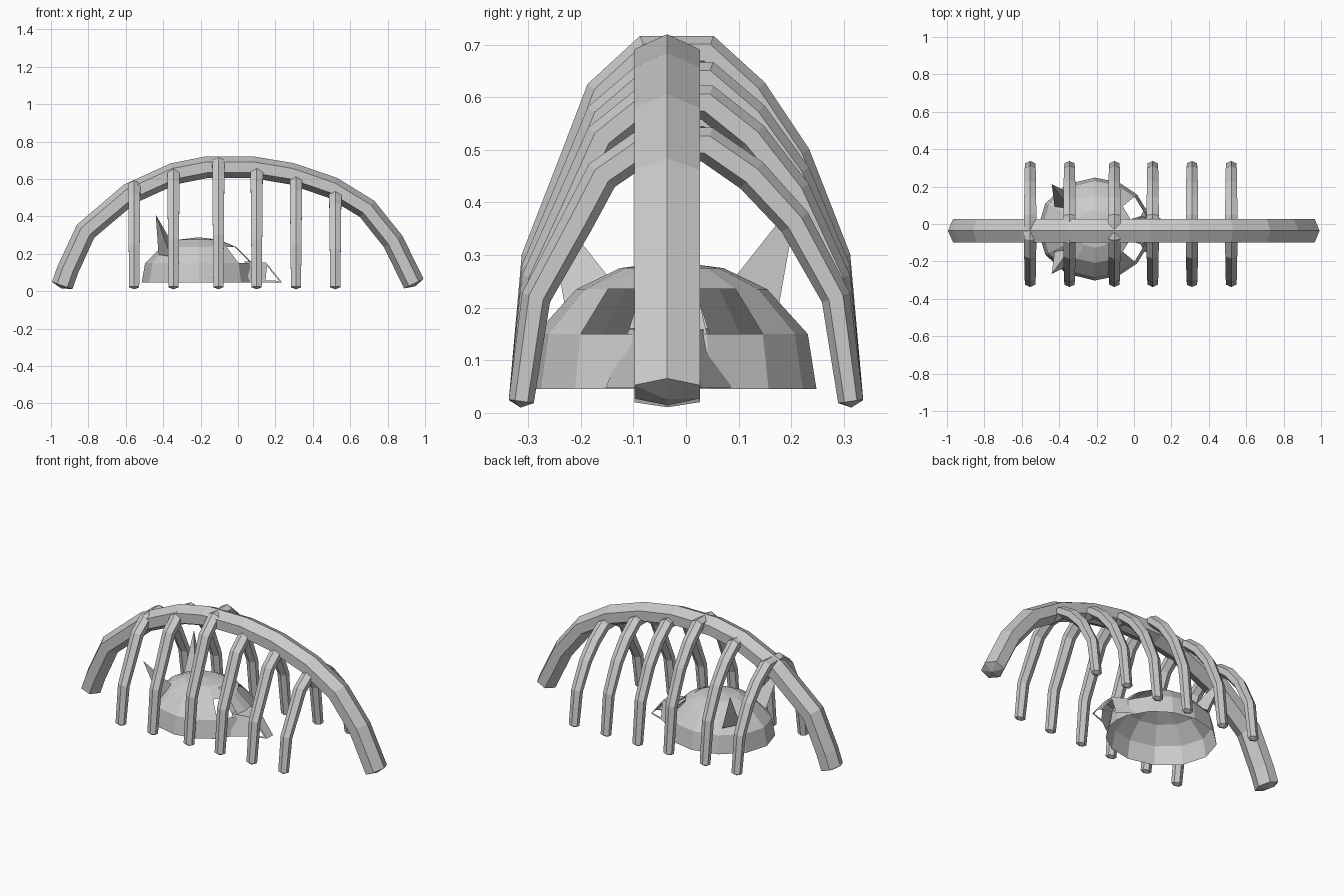
import bpy, bmesh
from math import sin, cos, radians
from mathutils import Vector

if "Cube" in bpy.data.objects:
    bpy.data.objects.remove(bpy.data.objects["Cube"])


def finish(name, bm, recalc=True):
    if recalc:
        bmesh.ops.recalc_face_normals(bm, faces=bm.faces)
    me = bpy.data.meshes.new(name)
    bm.to_mesh(me)
    bm.free()
    ob = bpy.data.objects.new(name, me)
    bpy.context.collection.objects.link(ob)
    return ob


def hex_tube(name, pts, side, rn, rb, tip):
    """Six-sided tube along pts; ridge edges lie in the plane of the curve."""
    bm = bmesh.new()
    pts = [Vector(p) for p in pts]
    side = Vector(side)
    rings = []
    last = len(pts) - 1
    for i, p in enumerate(pts):
        d0 = (p - pts[max(i - 1, 0)]).normalized()
        d1 = (pts[min(i + 1, last)] - p).normalized()
        n = (d0 + d1).normalized().cross(side)
        rings.append([bm.verts.new(p + n * rn[i] * cos(radians(60 * k))
                                   + side * rb[i] * sin(radians(60 * k))) for k in range(6)])
    for a, b in zip(rings, rings[1:]):
        for k in range(6):
            bm.faces.new((a[k], a[(k + 1) % 6], b[(k + 1) % 6], b[k]))
    # blunt pointed ends
    for ring, p, q in ((rings[0], pts[0], pts[1]), (rings[-1], pts[-1], pts[-2])):
        c = bm.verts.new(p + (p - q).normalized() * tip)
        for k in range(6):
            bm.faces.new((ring[k], ring[(k + 1) % 6], c))
    return finish(name, bm)


# Arched backbone
path = [(-.94, .03), (-.91, .115), (-.815, .32), (-.58, .52), (-.345, .627), (-.17, .662),
        (.08, .662), (.285, .628), (.505, .553), (.69, .44), (.83, .265), (.94, .04)]
hex_tube("backbone", [(x, -.036, z) for x, z in path], (0, 1, 0),
         [.058] * 12, [.072] * 12, .016)

# Six rib hoops, each rising to the backbone
half = [(.313, None), (.285, .43), (.207, .71), (.125, .885), (.04, 1)]
for x, h in ((-.555, .56), (-.345, .632), (-.105, .685), (.1, .635), (.31, .59), (.52, .51)):
    right = [(x, y, .022 if t is None else t * h) for y, t in half]
    left = [(x, -y if y > .2 else -y - .035, z) for _, y, z in right]
    r = [.024, .028, .031, .033, .034]
    w = [.031, .034, .036, .037, .038]
    hex_tube("rib", left + right[::-1], (1, 0, 0), r + r[::-1], w + w[::-1], .012)

# Open skull dome with two eye openings
CX, CY = -.21, -.027
az = [0, 15, 42, 65, 90, 120, 150, 180]
az += [360 - a for a in az[-2:0:-1]]
bm = bmesh.new()
rings = []
for r, z in ((1, .045), (.94, .15), (.66, .235), (.36, .275)):
    rings.append([bm.verts.new((CX + .305 * r * cos(radians(a)),
                                CY + .275 * r * sin(radians(a)), z)) for a in az])
n = len(az)
eyes = []
for j in range(3):
    for k in range(n):
        m = (k + 1) % n
        f = bm.faces.new((rings[j][k], rings[j][m], rings[j + 1][m], rings[j + 1][k]))
        if j == 1 and k in (1, n - 2):
            eyes.append(f)
crown = bm.verts.new((CX, CY, .288))
for k in range(n):
    bm.faces.new((rings[3][k], rings[3][(k + 1) % n], crown))
bmesh.ops.inset_individual(bm, faces=eyes, thickness=.014)
bmesh.ops.delete(bm, geom=eyes, context='FACES')
finish("skull_dome", bm)

# Snout: sloping bridge, tapered sides and nostril openings
bm = bmesh.new()
pts = [(-.08, .04, .272), (.035, .075, .16), (.15, .035, .153), (.235, .028, .047),
       (.135, .065, .047), (.06, .12, .047)]
S = [[bm.verts.new((x, CY - .006 + s * y, z)) for x, y, z in pts] for s in (1, -1)]
for i in range(3):
    bm.faces.new((S[0][i], S[0][i + 1], S[1][i + 1], S[1][i]))
nostrils = []
for v in S:
    bm.faces.new((v[1], v[2], v[4], v[5]))
    nostrils.append(bm.faces.new((v[2], v[3], v[4])))
bmesh.ops.recalc_face_normals(bm, faces=bm.faces)
bmesh.ops.inset_individual(bm, faces=nostrils, thickness=.018)
bmesh.ops.delete(bm, geom=nostrils, context='FACES')
finish("snout", bm)

# Pair of back-swept horns
for s in (1, -1):
    bm = bmesh.new()
    v = [bm.verts.new((x, CY + s * y, z)) for x, y, z in
         ((-.425, .12, .195), (-.36, .20, .185), (-.345, .11, .245), (-.44, .24, .41))]
    for t in ((0, 1, 2), (0, 1, 3), (1, 2, 3), (2, 0, 3)):
        bm.faces.new([v[i] for i in t])
    finish("horn", bm)
